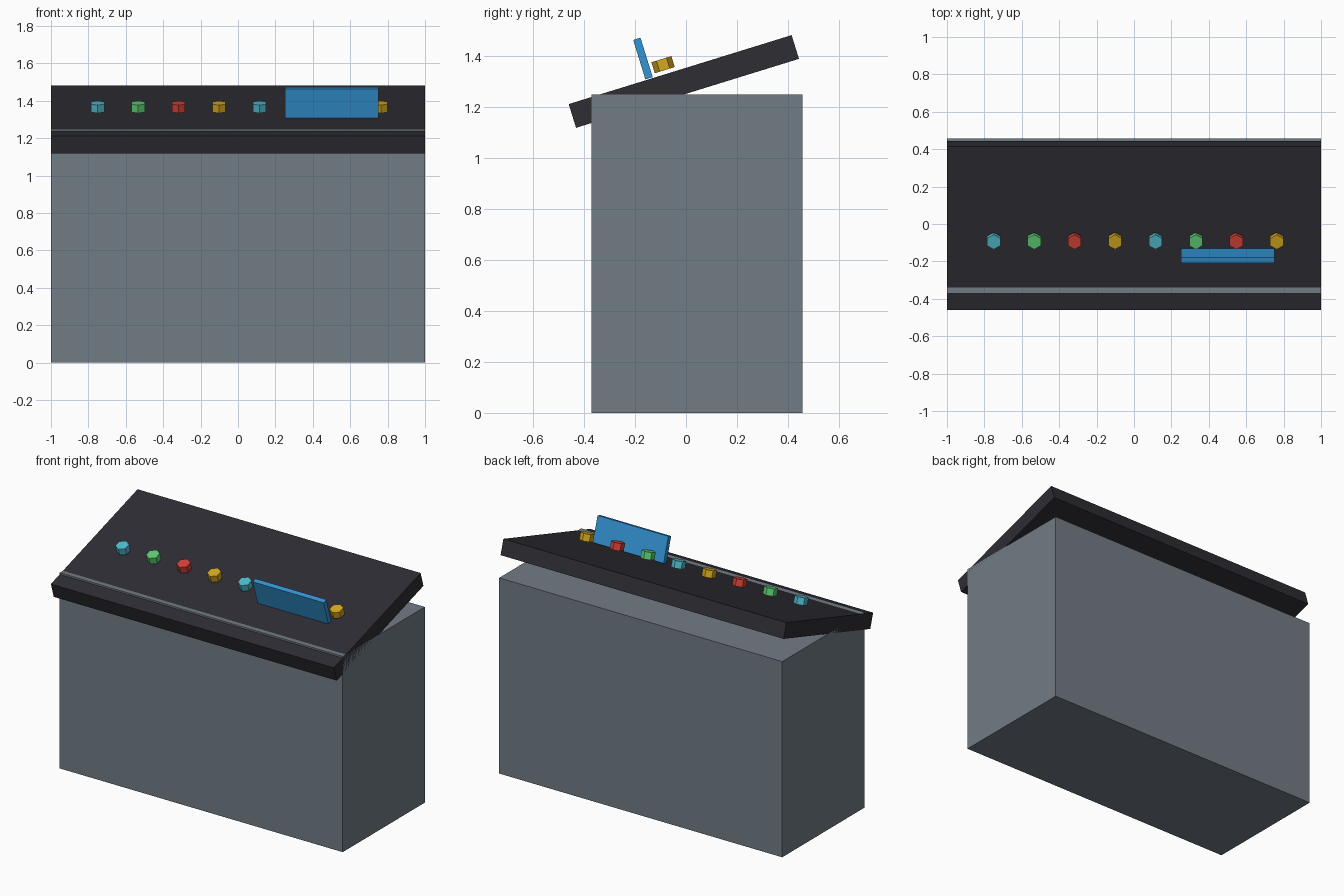
import bpy
import bmesh
from math import pi
from mathutils import Matrix, Vector

if "Cube" in bpy.data.objects:
    bpy.data.objects.remove(bpy.data.objects["Cube"], do_unlink=True)

TILT = 0.3  # slope of the control panel


def linear(v):
    v /= 255
    return v / 12.92 if v <= 0.04045 else ((v + 0.055) / 1.055) ** 2.4


def material(name, r, g, b):
    mat = bpy.data.materials.new(name)
    mat.use_nodes = True
    colour = (linear(r), linear(g), linear(b), 1)
    mat.diffuse_color = colour
    mat.node_tree.nodes["Principled BSDF"].inputs["Base Color"].default_value = colour
    return mat


def finish(name, bm, mat, location, tilt):
    mesh = bpy.data.meshes.new(name)
    bm.to_mesh(mesh)
    bm.free()
    mesh.materials.append(mat)
    obj = bpy.data.objects.new(name, mesh)
    obj.location = location
    obj.rotation_euler.x = tilt
    bpy.context.collection.objects.link(obj)
    return obj


def box(name, size, location, mat, tilt=0):
    bm = bmesh.new()
    bmesh.ops.create_cube(bm, size=1)
    bmesh.ops.scale(bm, vec=Vector(size), verts=bm.verts)
    return finish(name, bm, mat, location, tilt)


def hex_button(name, location, mat):
    # Six-sided prism with a corner pointing up the slope
    bm = bmesh.new()
    bmesh.ops.create_cone(bm, cap_ends=True, segments=6, radius1=0.041,
                          radius2=0.041, depth=0.045)
    corner = max(bm.verts, key=lambda v: v.co.y).co
    if abs(corner.x) > 0.001:
        bmesh.ops.rotate(bm, verts=bm.verts, matrix=Matrix.Rotation(pi / 6, 3, "Z"))
    return finish(name, bm, mat, location, TILT)


grey = material("slate grey", 114, 124, 133)
dark = material("charcoal", 46, 45, 52)
blue = material("screen blue", 52, 149, 214)
button_mats = [
    material("button cyan", 80, 188, 205),
    material("button green", 95, 206, 118),
    material("button red", 212, 66, 56),
    material("button yellow", 212, 168, 30),
]

# Cabinet, whose front top edge pokes slightly through the panel
box("cabinet", (2, 0.828, 1.25), (0, 0.043, 0.625), grey)

# Sloping control panel
box("control_panel", (2, 0.916, 0.0975), (0, -0.0085, 1.301), dark, TILT)

# Upright display standing on the panel
box("display_screen", (0.5, 0.03, 0.162), (0.5, -0.169, 1.391), blue, TILT)

# Row of buttons in a repeating colour order
for i in range(8):
    hex_button(f"button_{i + 1}", (-0.75 + i * 0.2162, -0.09, 1.367),
               button_mats[i % 4])
